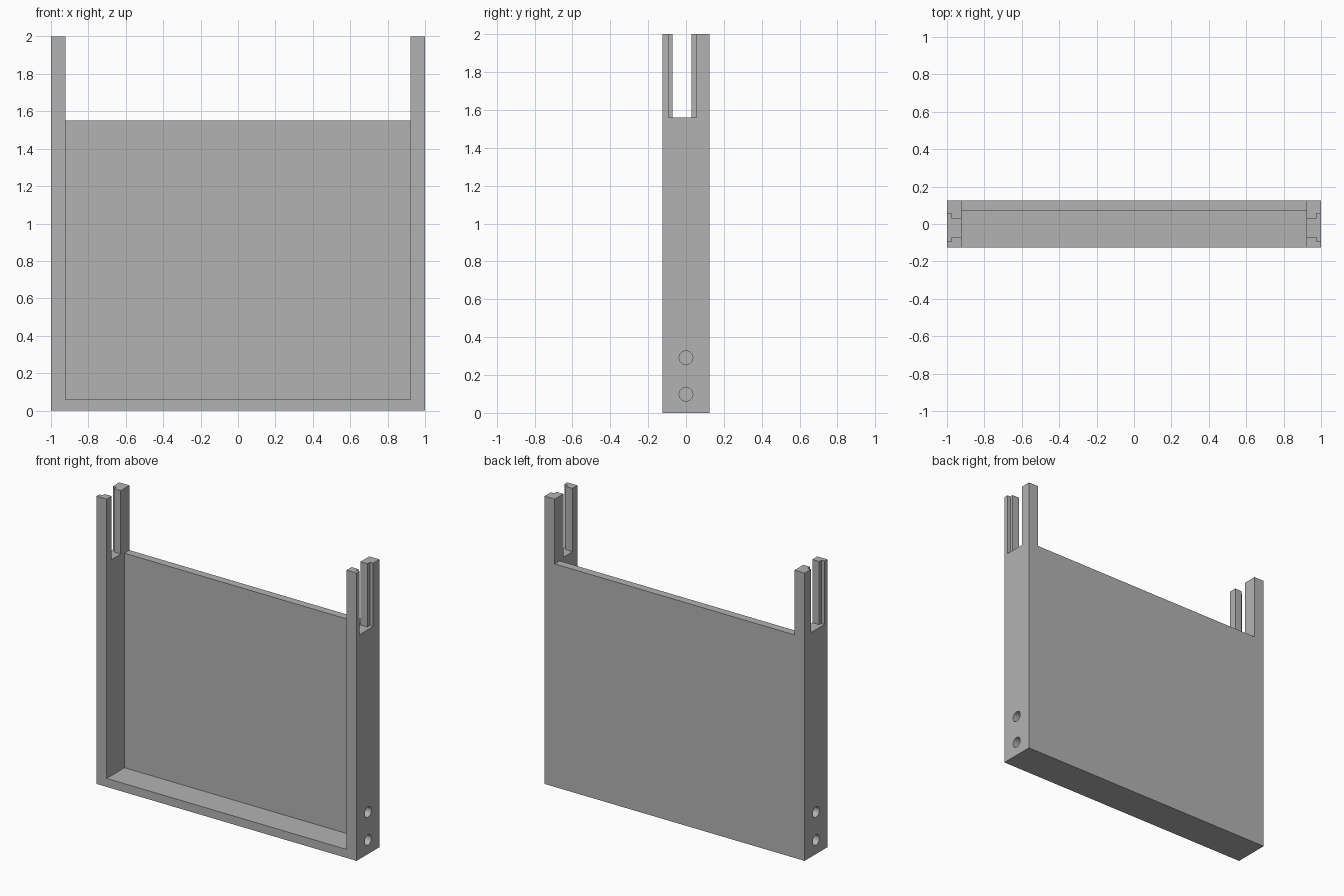
import bpy
import math

if "Cube" in bpy.data.objects:
    bpy.data.objects.remove(bpy.data.objects["Cube"])


def box(name, x, y, z):
    """Box from (min, max) ranges on each axis."""
    bpy.ops.mesh.primitive_cube_add(size=1, location=[sum(r) / 2 for r in (x, y, z)])
    ob = bpy.context.object
    ob.name = name
    ob.scale = [r[1] - r[0] for r in (x, y, z)]
    bpy.ops.object.transform_apply(location=True, rotation=True, scale=True)
    return ob


def cut(target, cutter):
    """Subtract the cutter from the target and discard it."""
    cutter.hide_render = True
    mod = target.modifiers.new("cut", 'BOOLEAN')
    mod.operation = 'DIFFERENCE'
    mod.solver = 'EXACT'
    mod.object = cutter
    bpy.context.view_layer.objects.active = target
    bpy.ops.object.modifier_apply(modifier=mod.name)
    bpy.data.objects.remove(cutter, do_unlink=True)


grey = bpy.data.materials.new("grey")
grey.diffuse_color = (0.45, 0.45, 0.45, 1)
grey.use_nodes = True
grey.node_tree.nodes["Principled BSDF"].inputs["Base Color"].default_value = grey.diffuse_color

# Solid block that becomes the tray-shaped frame
frame = box("panel_frame", (-1, 1), (-0.125, 0.125), (0, 2))

# Front recess leaves the back panel, bottom rail and side posts
cut(frame, box("recess", (-0.922, 0.922), (-0.5, 0.07), (0.059, 2.5)))
# Opening above the back panel
cut(frame, box("opening", (-0.922, 0.922), (-0.5, 0.5), (1.55, 2.5)))

for s in (-1, 1):
    # Stepped slot in the post top: narrow inside, wide outside
    cut(frame, box("slot", sorted((s * 0.8, s * 1.2)), (-0.07, 0.029), (1.56, 2.5)))
    cut(frame, box("slot_step", sorted((s * 0.975, s * 1.2)), (-0.093, 0.055), (1.56, 2.5)))
    # Blind screw holes near the foot of the post
    for z in (0.098, 0.291):
        bpy.ops.mesh.primitive_cylinder_add(vertices=32, radius=0.036, depth=0.12,
                                            location=(s, 0, z), rotation=(0, math.pi / 2, 0))
        cut(frame, bpy.context.object)

frame.data.materials.clear()
frame.data.materials.append(grey)
for p in frame.data.polygons:
    p.material_index = 0
bpy.ops.object.select_all(action='DESELECT')
frame.select_set(True)
bpy.context.view_layer.objects.active = frame
bpy.ops.object.shade_smooth_by_angle(angle=math.radians(30))
